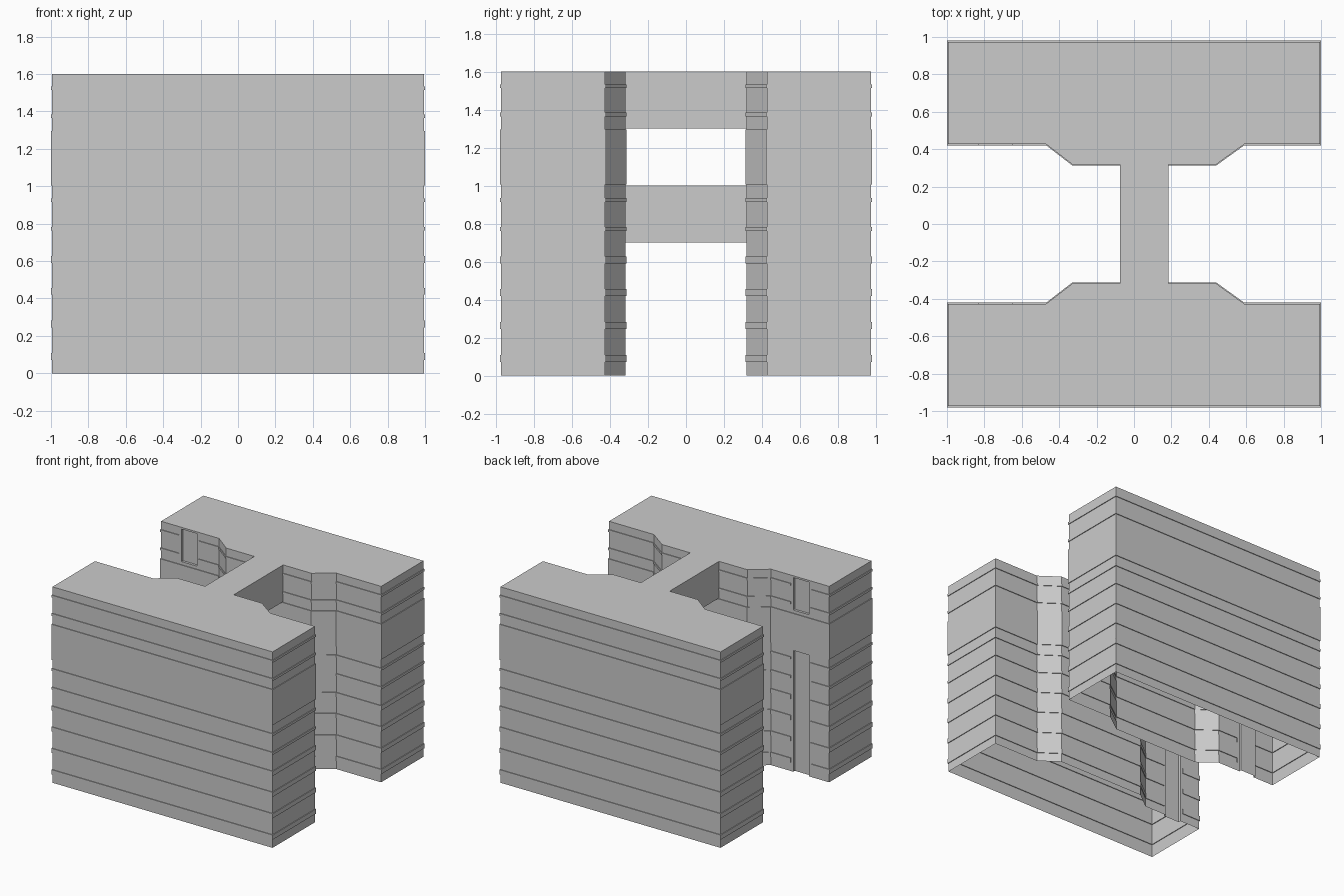
import bpy, bmesh

if "Cube" in bpy.data.objects:
    bpy.data.objects.remove(bpy.data.objects["Cube"])

X, OUTER, INNER, BUMP = 0.994, 0.974, 0.427, 0.319
RIB = 0.006


def outline(o, g, r):
    """Plan of one slab: o = outward step, g = step beside the panel, r = panel recess."""
    i, p = INNER - o, INNER - g
    return [(-X - o, i), (-0.83, i), (-0.83, p), (-0.81, p), (-0.81, p + r),
            (-0.67, p + r), (-0.67, p), (-0.65, p), (-0.65, i),
            (-0.47, i), (-0.33, BUMP - o), (0.44, BUMP - o), (0.59, i),
            (X + o, i), (X + o, OUTER + o), (-X - o, OUTER + o)]


def ribs(spans, r):
    """Levels for a row of thin raised ribs that stop at the recessed panel."""
    out = []
    for a, b in spans:
        out += [(a, 0, 0, r), (a, RIB, 0, r), (b, RIB, 0, r), (b, 0, 0, r)]
    return out


# Levels from bottom to top: height, step, step at panel, recess
R = 0.02
levels = [(0, 0, 0, R)]
levels += ribs([(0.07, 0.108), (0.245, 0.282), (0.42, 0.457), (0.59, 0.628),
                (0.762, 0.782), (0.915, 0.934)], R)
levels += [(0.99, 0, 0, R), (0.99, 0, 0, 0), (1.005, 0, 0, 0),
           (1.005, RIB, RIB, 0), (1.295, RIB, RIB, 0), (1.295, 0, 0, 0),
           (1.32, 0, 0, 0), (1.32, 0, 0, R)]
levels += ribs([(1.365, 1.384), (1.515, 1.533)], R)
levels += [(1.585, 0, 0, R), (1.585, 0, 0, 0), (1.6, 0, 0, 0)]


def make_slab(name, s):
    """Stack the outlines into a shell, closed on top and open below."""
    bm = bmesh.new()
    rings = [[bm.verts.new((x, s * y, z)) for x, y in outline(o, g, r)]
             for z, o, g, r in levels]
    for a, b in zip(rings, rings[1:]):
        n = len(a)
        for k in range(n):
            m = (k + 1) % n
            bm.faces.new((a[k], a[m], b[m], b[k]))
    bm.faces.new(rings[-1])
    if s < 0:
        bmesh.ops.reverse_faces(bm, faces=bm.faces[:])
    bmesh.ops.remove_doubles(bm, verts=bm.verts[:], dist=1e-5)
    add_object(name, bm)


def add_object(name, bm):
    mesh = bpy.data.meshes.new(name)
    bm.to_mesh(mesh)
    bm.free()
    bpy.context.collection.objects.link(bpy.data.objects.new(name, mesh))


def make_bridge(name, z0, z1):
    bm = bmesh.new()
    bmesh.ops.create_cube(bm, size=1)
    for v in bm.verts:
        v.co = (0.055 + v.co.x * 0.26, v.co.y * 2 * BUMP,
                (z0 + z1) / 2 + v.co.z * (z1 - z0))
    add_object(name, bm)


# Two mirrored building wings
make_slab("back_wing", 1)
make_slab("front_wing", -1)

# Connecting bridges
make_bridge("lower_bridge", 0.7, 1.0)
make_bridge("upper_bridge", 1.3, 1.6)
